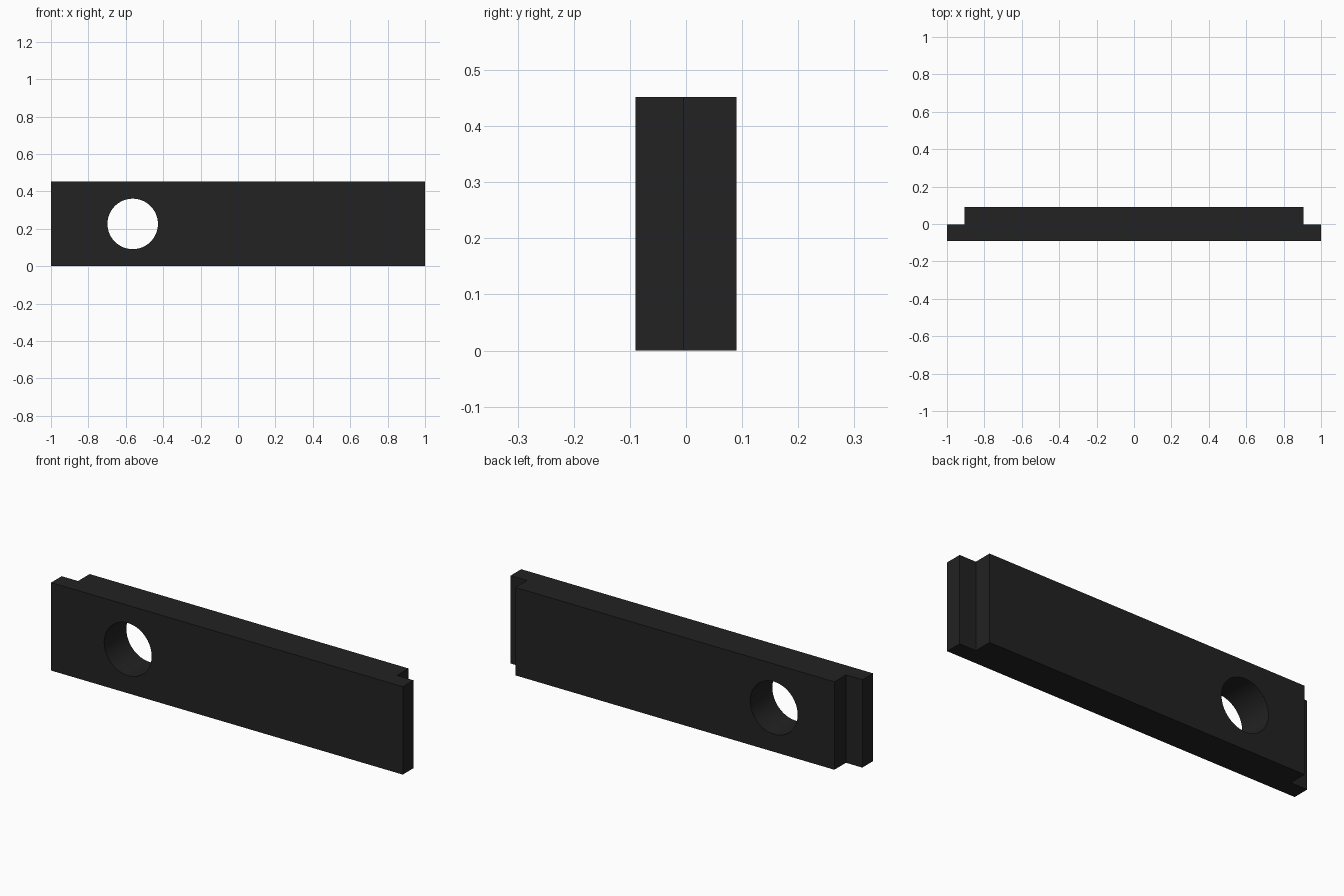
import bpy, bmesh, math

if "Cube" in bpy.data.objects:
    bpy.data.objects.remove(bpy.data.objects["Cube"])

HEIGHT, DEPTH = 0.452, 0.09
STEP_X, STEP_Y = 0.907, -0.004
HOLE_X, HOLE_R = -0.563, 0.135

black = bpy.data.materials.new("matte black")
black.diffuse_color = (0.016, 0.016, 0.016, 1)
black.use_nodes = True
black.node_tree.nodes["Principled BSDF"].inputs["Base Color"].default_value = black.diffuse_color

# Bar: stepped plan outline extruded upwards
outline = [(-1, -DEPTH), (1, -DEPTH), (1, STEP_Y), (STEP_X, STEP_Y),
           (STEP_X, DEPTH), (-STEP_X, DEPTH), (-STEP_X, STEP_Y), (-1, STEP_Y)]
bm = bmesh.new()
base = bm.faces.new([bm.verts.new((x, y, 0)) for x, y in outline])
top = bmesh.ops.extrude_face_region(bm, geom=[base])["geom"]
bmesh.ops.translate(bm, vec=(0, 0, HEIGHT),
                    verts=[v for v in top if isinstance(v, bmesh.types.BMVert)])
bmesh.ops.recalc_face_normals(bm, faces=bm.faces)
mesh = bpy.data.meshes.new("stepped_bar")
bm.to_mesh(mesh)
bm.free()
mesh.materials.append(black)
bar = bpy.data.objects.new("stepped_bar", mesh)
bpy.context.collection.objects.link(bar)

# Round through hole near the left end
bpy.ops.mesh.primitive_cylinder_add(vertices=64, radius=HOLE_R, depth=0.6,
                                    location=(HOLE_X, 0, HEIGHT / 2),
                                    rotation=(math.pi / 2, 0, 0))
cutter = bpy.context.object
cutter.name = "hole_cutter"
cutter.data.materials.append(black)
cut = bar.modifiers.new("hole", 'BOOLEAN')
cut.operation = 'DIFFERENCE'
cut.solver = 'EXACT'
cut.object = cutter

# Apply the cut, drop the helper and smooth the hole wall
bpy.ops.object.select_all(action='DESELECT')
bar.select_set(True)
bpy.context.view_layer.objects.active = bar
bpy.ops.object.modifier_apply(modifier=cut.name)
bpy.data.objects.remove(cutter)
bpy.ops.object.shade_smooth_by_angle(angle=math.radians(30))
